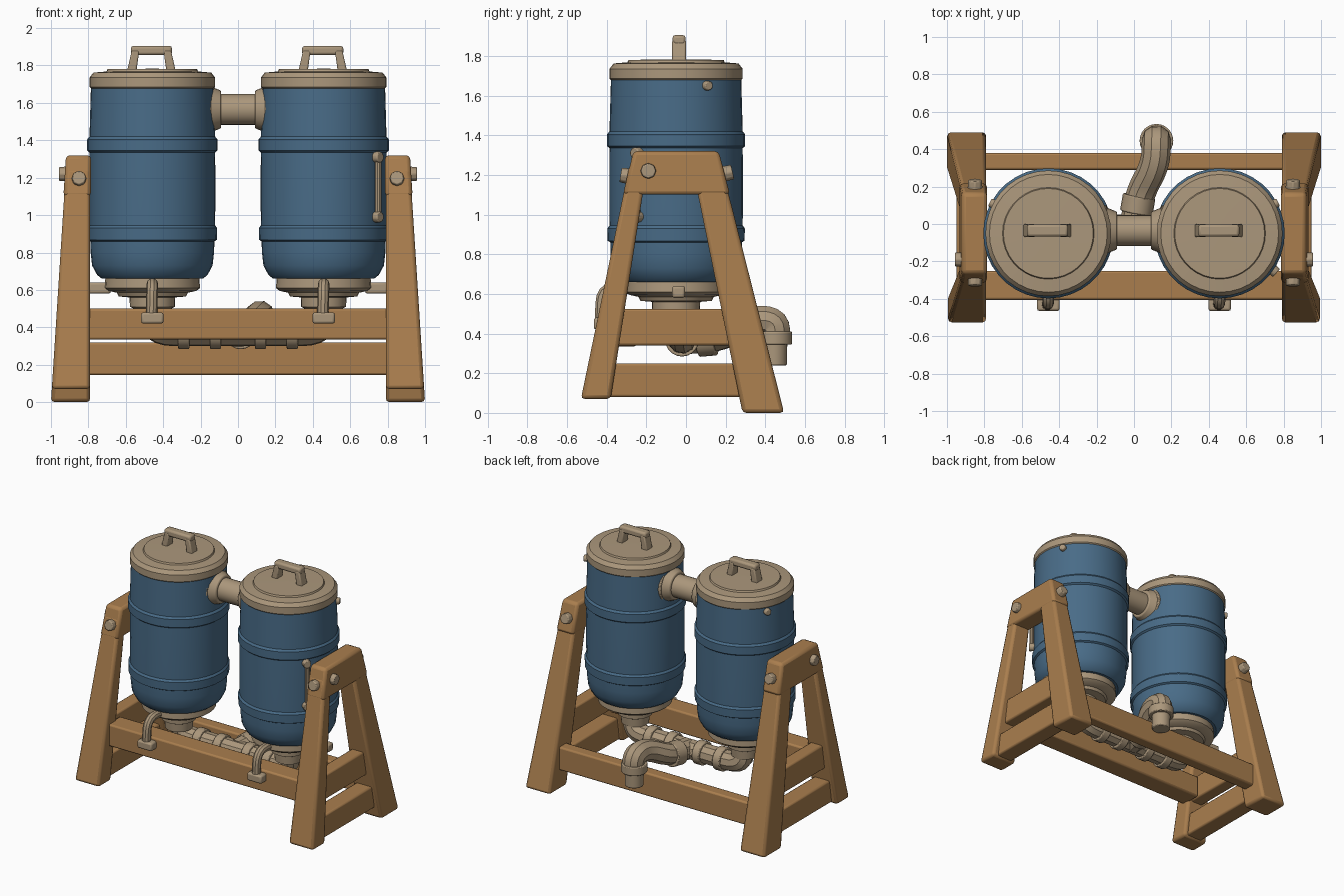
import bpy, bmesh, math
from mathutils import Vector, Matrix

if "Cube" in bpy.data.objects:
    bpy.data.objects.remove(bpy.data.objects["Cube"])


def material(name, rgb):
    m = bpy.data.materials.new(name)
    m.diffuse_color = (*[(c / 255) ** 2.2 for c in rgb], 1)
    m.use_nodes = True
    m.node_tree.nodes["Principled BSDF"].inputs["Base Color"].default_value = m.diffuse_color
    return m


WOOD = material("warm wood", (168, 125, 79))
BLUE = material("barrel blue", (74, 107, 134))
TAN = material("tan fittings", (170, 150, 123))


def finish(name, bm, mat, bevel=0, angle=35):
    bmesh.ops.recalc_face_normals(bm, faces=bm.faces)
    me = bpy.data.meshes.new(name)
    bm.to_mesh(me)
    bm.free()
    me.materials.append(mat)
    ob = bpy.data.objects.new(name, me)
    bpy.context.collection.objects.link(ob)
    if bevel:
        b = ob.modifiers.new("soft edges", 'BEVEL')
        b.width, b.segments = bevel, 2
    bpy.ops.object.select_all(action='DESELECT')
    bpy.context.view_layer.objects.active = ob
    ob.select_set(True)
    bpy.ops.object.shade_smooth_by_angle(angle=math.radians(angle))
    return ob


def hexa(name, low, high, mat, bevel=0.015):
    """Block between two quads of four corners."""
    bm = bmesh.new()
    a = [bm.verts.new(p) for p in low]
    b = [bm.verts.new(p) for p in high]
    bm.faces.new(a)
    bm.faces.new(b)
    for i in range(4):
        j = (i + 1) % 4
        bm.faces.new((a[i], a[j], b[j], b[i]))
    return finish(name, bm, mat, bevel)


def box(name, x, y, z, mat, bevel=0.012):
    quad = lambda h: [(x[0], y[0], h), (x[1], y[0], h), (x[1], y[1], h), (x[0], y[1], h)]
    return hexa(name, quad(z[0]), quad(z[1]), mat, bevel)


def lathe(name, x, y, profile, mat, n=32):
    bm = bmesh.new()
    rings = [[bm.verts.new((x + r * math.cos(2 * math.pi * k / n),
                            y + r * math.sin(2 * math.pi * k / n), z))
              for k in range(n)] for r, z in profile]
    for a, b in zip(rings, rings[1:]):
        for k in range(n):
            j = (k + 1) % n
            bm.faces.new((a[k], a[j], b[j], b[k]))
    bm.faces.new(rings[0])
    bm.faces.new(rings[-1])
    return finish(name, bm, mat)


def cyl(name, p, q, r0, r1, mat, n=20, bevel=0.006):
    p, q = Vector(p), Vector(q)
    rot = (q - p).to_track_quat('Z', 'Y').to_matrix().to_4x4()
    bm = bmesh.new()
    bmesh.ops.create_cone(bm, cap_ends=True, segments=n, radius1=r0, radius2=r1,
                          depth=(q - p).length,
                          matrix=Matrix.Translation((p + q) / 2) @ rot)
    return finish(name, bm, mat, bevel)


def tube(name, pts, r, bend, mat):
    """Round pipe along a path with rounded corners."""
    pts = [Vector(p) for p in pts]
    path = [pts[0]]
    for a, b, c in zip(pts, pts[1:], pts[2:]):
        s = b + (a - b).normalized() * min(bend, (a - b).length * .49)
        e = b + (c - b).normalized() * min(bend, (c - b).length * .49)
        for i in range(6):
            t = i / 5
            path.append(s * (1 - t) ** 2 + b * 2 * t * (1 - t) + e * t * t)
    path.append(pts[-1])
    cu = bpy.data.curves.new(name, 'CURVE')
    cu.dimensions = '3D'
    cu.bevel_depth, cu.bevel_resolution, cu.use_fill_caps = r, 3, True
    sp = cu.splines.new('POLY')
    sp.points.add(len(path) - 1)
    for pt, v in zip(sp.points, path):
        pt.co = (*v, 1)
    tmp = bpy.data.objects.new(name + "_path", cu)
    bpy.context.collection.objects.link(tmp)
    bpy.context.view_layer.update()
    me = bpy.data.meshes.new_from_object(tmp.evaluated_get(bpy.context.evaluated_depsgraph_get()))
    bm = bmesh.new()
    bm.from_mesh(me)
    bpy.data.objects.remove(tmp)
    bpy.data.meshes.remove(me)
    return finish(name, bm, mat)


BX, BY = 0.458, -0.05
for s, side in ((-1, "left"), (1, "right")):
    # barrel body with two raised hoops and rounded bottom
    lathe(side + "_barrel", s * BX, BY, [
        (.27, .66), (.295, .68), (.322, .73), (.33, .80), (.332, .86), (.345, .868),
        (.347, .93), (.336, .945), (.337, 1.15), (.336, 1.335), (.348, 1.345),
        (.348, 1.405), (.336, 1.42), (.328, 1.70)], BLUE, 36)
    # lid with raised centre disc
    lathe(side + "_lid", s * BX, BY, [
        (.32, 1.67), (.336, 1.685), (.336, 1.735), (.315, 1.762), (.245, 1.768),
        (.24, 1.78), (.0005, 1.783)], TAN, 36)
    # lid handle
    hx = s * BX - .005
    for k in (-1, 1):
        hexa(side + "_handle_post",
             [(hx + k * a, y, 1.77) for a, y in ((.13, -.07), (.13, 0), (.08, 0), (.08, -.07))],
             [(hx + k * a, y, 1.88) for a, y in ((.105, -.07), (.105, 0), (.065, 0), (.065, -.07))],
             TAN, .008)
    box(side + "_handle_grip", (hx - .11, hx + .11), (-.068, -.002), (1.855, 1.905), TAN, .014)
    # bottom collar and neck
    lathe(side + "_collar", s * BX, BY, [
        (.25, .68), (.255, .61), (.235, .595), (.19, .585), (.18, .565), (.122, .56),
        (.12, .51), (.10, .50), (.095, .44)], TAN, 28)
    # side bracket from collar to frame
    box(side + "_side_bracket", sorted((s * .68, s * .80)), (-.07, -.005), (.58, .64), TAN)
    # plug below the lid
    d = Vector((.88, .47, 0))
    c = Vector((BX, BY, 1.65))
    p, q = c + d * .30, c + d * .355
    cyl(side + "_plug", (s * p.x, p.y, p.z), (s * q.x, q.y, q.z), .028, .024, TAN, 10)
    # upper connector flange
    cyl(side + "_connector_flange", (s * .20, -.035, 1.565), (s * .145, -.035, 1.565), .135, .135, TAN, 24)
    cyl(side + "_connector_cone", (s * .15, -.035, 1.565), (s * .09, -.035, 1.565), .125, .10, TAN, 24)
    # front hook tube clamped to the front beam
    tx = s * BX
    tube(side + "_hook_tube", [(tx, -.24, .625), (tx, -.425, .64), (tx - .005, -.43, .45)],
         .031, .09, TAN)
    box(side + "_hook_clamp", (tx - .06, tx + .06), (-.465, -.39), (.42, .48), TAN)

    # wooden end frame
    def timber(name, yb, zb, yt, zt, grow=0):
        quad = lambda y, z: [(s * (.79 - grow), y[0], z), (s * (1 - .064 * z + grow), y[0], z),
                             (s * (1 - .064 * z + grow), y[1], z), (s * (.79 - grow), y[1], z)]
        return hexa(side + name, quad(yb, zb), quad(yt, zt), WOOD, .02)
    timber("_front_leg", (-.53, -.38), .07, (-.285, -.195), 1.25)
    timber("_back_leg", (.285, .495), 0, (.03, .178), 1.25)
    timber("_top_block", (-.318, .222), 1.10, (-.265, .165), 1.32, .004)
    box(side + "_mid_rail", sorted((s * .82, s * .92)), (-.42, .30), (.34, .525), WOOD)
    box(side + "_low_rail", sorted((s * .82, s * .95)), (-.45, .36), (.08, .25), WOOD)
    # bolts
    bx = s * .85
    cyl(side + "_front_bolt", (bx, -.27, 1.19), (bx, -.33, 1.20), .042, .038, TAN, 8)
    cyl(side + "_back_bolt", (bx, .17, 1.20), (bx, .235, 1.215), .042, .038, TAN, 8)
    cyl(side + "_side_bolt", (s * .90, -.19, 1.22), (s * .957, -.19, 1.22), .042, .038, TAN, 8)

# long beams
box("front_beam", (-.81, .81), (-.405, -.25), (.335, .50), WOOD)
box("back_beam", (-.81, .81), (.29, .38), (.145, .32), WOOD)

# upper connecting pipe
cyl("connector_pipe", (-.12, -.035, 1.565), (.12, -.035, 1.565), .083, .083, TAN, 24)

# sight tube on the right barrel
tube("sight_tube", [(.75, -.245, 1.00), (.75, -.245, 1.31)], .017, .01, TAN)
for z in (.99, 1.31):
    cyl("sight_tube_fitting", (.69, -.20, z), (.762, -.262, z), .03, .03, TAN, 10)

# lower manifold and its couplings
PY, PZ = -.02, .37
tube("manifold_pipe", [(-BX, BY, .52), (-BX, PY, PZ), (BX, PY, PZ), (BX, BY, .52)], .072, .12, TAN)
for x in (-.29, -.12, .12, .29):
    cyl("manifold_coupling", (x - .03, PY, PZ), (x + .03, PY, PZ), .086, .086, TAN)

# outlet branch, elbow and nozzle
tube("outlet_pipe", [(0, PY, PZ), (.03, .16, .38), (.115, .32, .465), (.12, .45, .465),
                     (.12, .45, .37)], .078, .085, TAN)
cyl("branch_coupling", (.012, .06, PZ), (.028, .15, .378), .088, .088, TAN)
cyl("outlet_collar", (.12, .445, .345), (.12, .445, .41), .09, .09, TAN, 24)
cyl("outlet_nozzle", (.12, .445, .24), (.12, .445, .36), .064, .066, TAN, 24)
